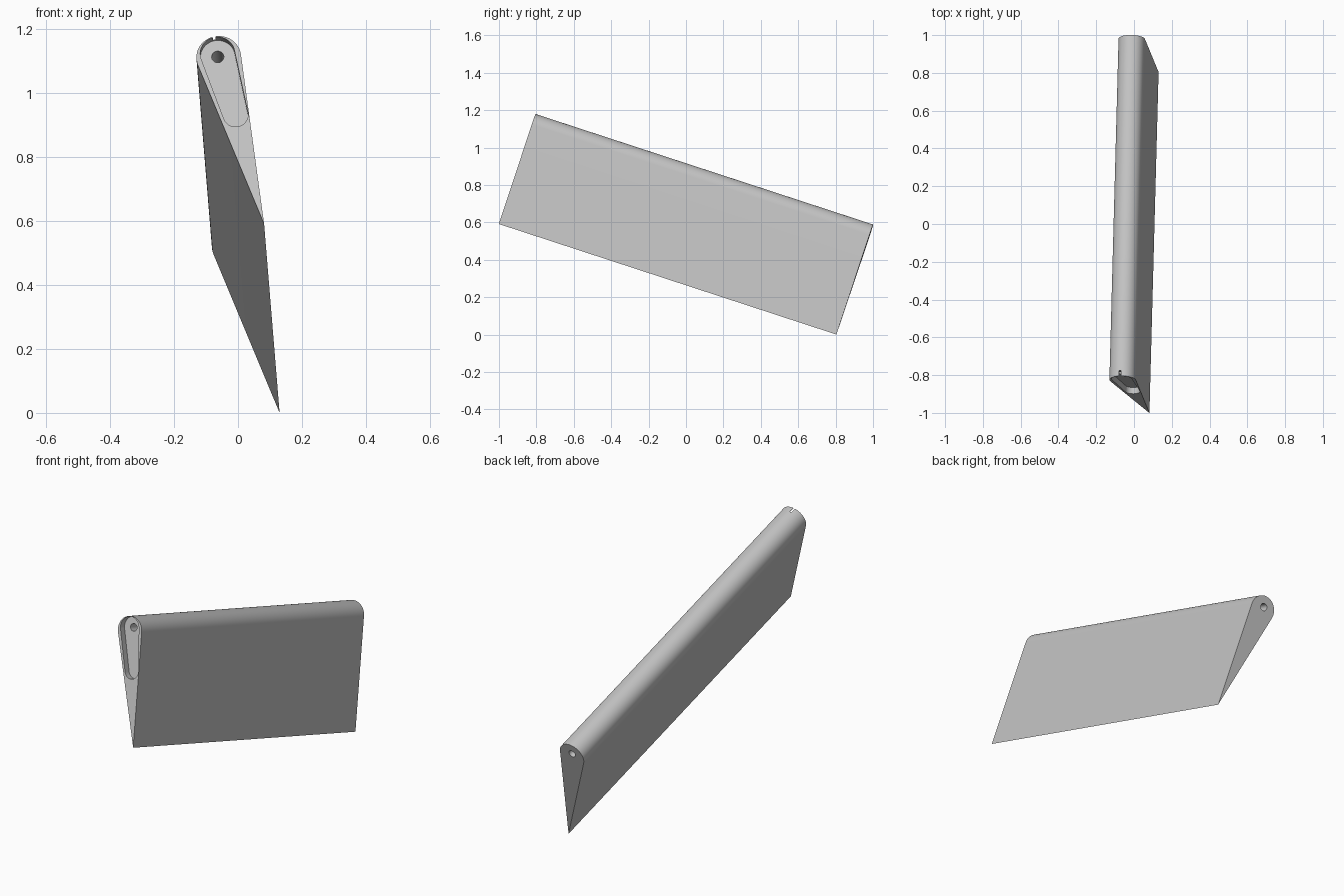
import bpy, bmesh, math
from mathutils import Vector, Matrix

cube = bpy.data.objects.get("Cube")
if cube:
    bpy.data.objects.remove(cube, do_unlink=True)

LENGTH = 1.9
NOSE_R = 0.07


def teardrop(c1, r1, c2, r2, n=40):
    """Outline around two circles joined by their common tangents."""
    c1, c2 = Vector(c1), Vector(c2)
    d = c2 - c1
    base = math.atan2(d.y, d.x)
    half = math.acos((r1 - r2) / d.length)

    def arc(c, r, start, end, steps):
        angles = [start + (end - start) * i / steps for i in range(steps + 1)]
        return [c + r * Vector((math.cos(a), math.sin(a))) for a in angles]

    big = arc(c1, r1, base + half, base + 2 * math.pi - half, n)
    small = arc(c2, r2, base - half, base + half, n // 2) if r2 else [c2]
    return big + small[1:-1] if r2 and r1 == r2 else big + small


def circle(c, r, n=32):
    return [Vector(c) + r * Vector((math.cos(2 * math.pi * i / n), math.sin(2 * math.pi * i / n)))
            for i in range(n)]


def prism(name, outline, y0, y1):
    """Extrude an x-z outline along y."""
    bm = bmesh.new()
    face = bm.faces.new([bm.verts.new((p.x, y0, p.y)) for p in outline])
    new = bmesh.ops.extrude_face_region(bm, geom=[face])["geom"]
    verts = [g for g in new if isinstance(g, bmesh.types.BMVert)]
    bmesh.ops.translate(bm, verts=verts, vec=(0, y1 - y0, 0))
    bmesh.ops.recalc_face_normals(bm, faces=bm.faces)
    mesh = bpy.data.meshes.new(name)
    bm.to_mesh(mesh)
    bm.free()
    obj = bpy.data.objects.new(name, mesh)
    bpy.context.collection.objects.link(obj)
    return obj


# Flap body: round nose tapering to a sharp trailing edge
flap = prism("flap", teardrop((0, 0), NOSE_R, (0.142, -0.55), 0), 0, LENGTH)

# Cutters: lever recess, pivot bore, small notch at the nose
pivot = (-0.004, 0.013)
notch = [Vector(p) for p in ((-0.019, 0.05), (-0.01, 0.05), (-0.01, 0.09), (-0.019, 0.09))]
cutters = [
    prism("recess_cutter", teardrop(pivot, 0.054, (0.053, -0.19), 0.039), -0.02, 0.035),
    prism("bore_cutter", circle(pivot, 0.019), -0.1, LENGTH + 0.1),
    prism("notch_cutter", notch, -0.02, 0.03),
]
for cutter in cutters:
    cutter.hide_render = True
    mod = flap.modifiers.new(cutter.name, "BOOLEAN")
    mod.operation = "DIFFERENCE"
    mod.solver = "EXACT"
    mod.object = cutter
bpy.context.view_layer.update()
graph = bpy.context.evaluated_depsgraph_get()
result = bpy.data.meshes.new_from_object(flap.evaluated_get(graph))
flap.modifiers.clear()
flap.data = result
for cutter in cutters:
    bpy.data.objects.remove(cutter, do_unlink=True)

# Tilt along the hinge axis, then centre and stand on the ground
axis = Vector((0.0255, 0.95, -0.311)).normalized()
side = (Vector((1, 0, 0)) - axis.x * axis).normalized()
up = side.cross(axis)
result.transform(Matrix((side, axis, up)).transposed().to_4x4())
lo, hi = [Vector([f(v.co[i] for v in result.vertices) for i in range(3)]) for f in (min, max)]
result.transform(Matrix.Translation((-(lo.x + hi.x) / 2, -(lo.y + hi.y) / 2, -lo.z)))

# Material
grey = bpy.data.materials.new("light_grey")
grey.use_nodes = True
colour = (0.55, 0.55, 0.55, 1)
grey.diffuse_color = colour
grey.node_tree.nodes["Principled BSDF"].inputs["Base Color"].default_value = colour
result.materials.clear()
result.materials.append(grey)

# Smooth nose, sharp edges
bpy.ops.object.select_all(action="DESELECT")
flap.select_set(True)
bpy.context.view_layer.objects.active = flap
bpy.ops.object.shade_smooth_by_angle(angle=math.radians(30))
